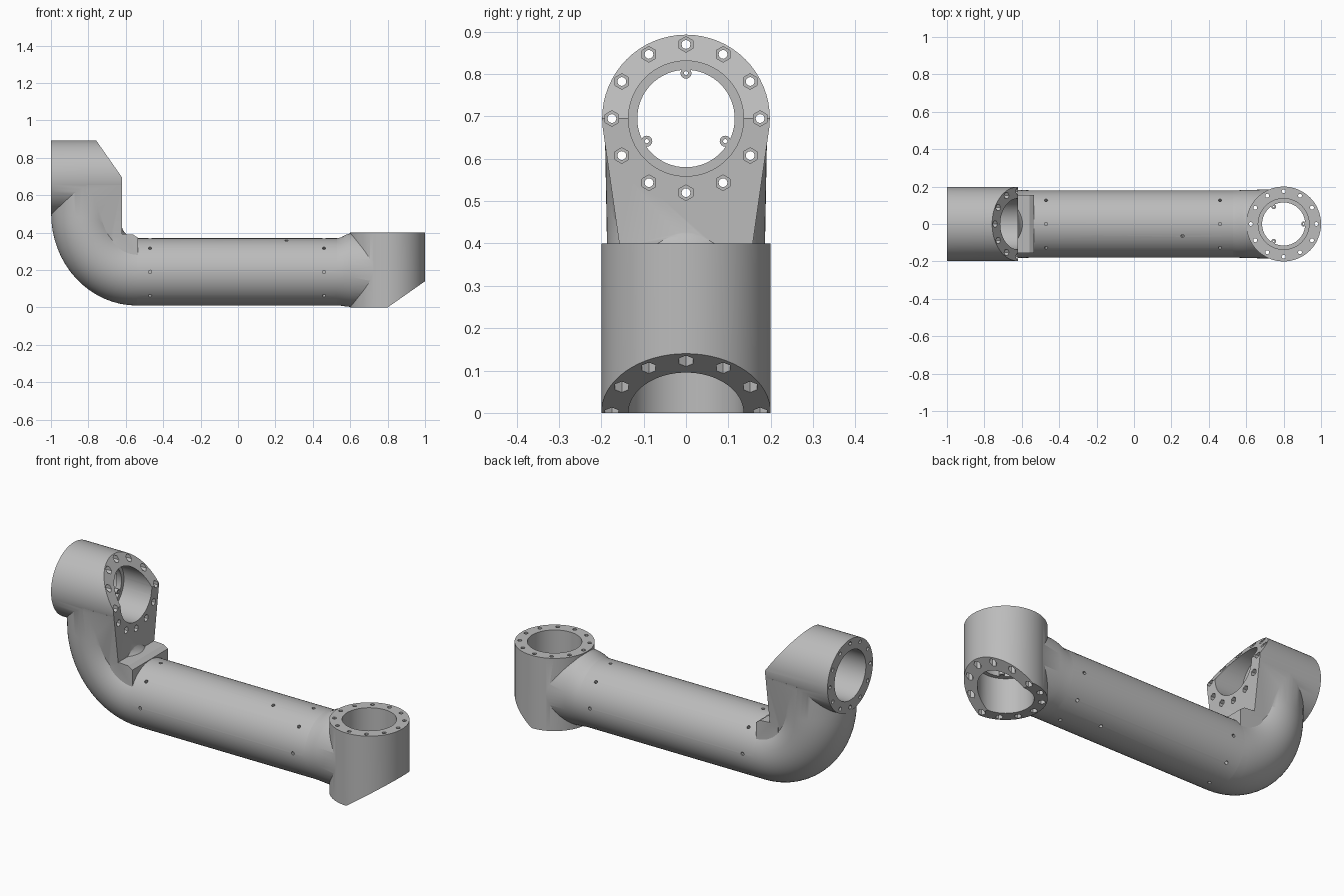
import bpy, bmesh
from math import sin, cos, pi, radians
from mathutils import Matrix, Vector

cube = bpy.data.objects.get("Cube")
if cube:
    bpy.data.objects.remove(cube, do_unlink=True)

grey = bpy.data.materials.new("cast_grey")
grey.use_nodes = True
grey.diffuse_color = (0.5, 0.5, 0.5, 1)
grey.node_tree.nodes["Principled BSDF"].inputs["Base Color"].default_value = (0.5, 0.5, 0.5, 1)


def circle(r, n=64, cx=0, cy=0):
    return [(cx + r * cos(2 * pi * i / n), cy + r * sin(2 * pi * i / n)) for i in range(n)]


def add_prism(bm, pts, z0, z1, m=Matrix()):
    """Extrude a flat profile from z0 to z1 in the frame m."""
    low = [bm.verts.new(m @ Vector((x, y, z0))) for x, y in pts]
    high = [bm.verts.new(m @ Vector((x, y, z1))) for x, y in pts]
    n = len(pts)
    bm.faces.new(low)
    bm.faces.new(high)
    for i in range(n):
        j = (i + 1) % n
        bm.faces.new((low[i], low[j], high[j], high[i]))


def add_loft(bm, sections, n=64):
    """Skin elliptical sections given as (inner xz, outer xz, half width)."""
    rings = []
    for (xi, zi), (xo, zo), w in sections:
        c = Vector((xi + xo, 0, zi + zo)) / 2
        u = Vector((xi - xo, 0, zi - zo)) / 2
        rings.append([bm.verts.new(c + u * cos(2 * pi * i / n) + Vector((0, w * sin(2 * pi * i / n), 0)))
                      for i in range(n)])
    for a, b in zip(rings, rings[1:]):
        for i in range(n):
            j = (i + 1) % n
            bm.faces.new((a[i], a[j], b[j], b[i]))
    bm.faces.new(rings[0])
    bm.faces.new(rings[-1])


def make(name, *builds):
    """Object from (function, args...) build steps."""
    bm = bmesh.new()
    for func, *args in builds:
        func(bm, *args)
    bmesh.ops.recalc_face_normals(bm, faces=bm.faces)
    mesh = bpy.data.meshes.new(name)
    bm.to_mesh(mesh)
    bm.free()
    mesh.materials.append(grey)
    ob = bpy.data.objects.new(name, mesh)
    bpy.context.collection.objects.link(ob)
    return ob


def combine(ob, unions=(), cuts=()):
    """Bake unions and cuts into ob and remove the helpers."""
    tools = [(t, 'UNION') for t in unions] + [(t, 'DIFFERENCE') for t in cuts]
    for tool, op in tools:
        tool.hide_render = True
        mod = ob.modifiers.new(op, 'BOOLEAN')
        mod.operation, mod.solver, mod.object = op, 'EXACT', tool
    bpy.context.view_layer.update()
    dg = bpy.context.evaluated_depsgraph_get()
    mesh = bpy.data.meshes.new_from_object(ob.evaluated_get(dg))
    ob.modifiers.clear()
    ob.data = mesh
    mesh.materials.clear()
    mesh.materials.append(grey)
    for p in mesh.polygons:
        p.material_index = 0
    for tool, _ in tools:
        bpy.data.objects.remove(tool, do_unlink=True)


def joint_cutters(m, depth):
    """Bore with bolt holes, hex pockets and the sloped corner of a joint housing."""
    ring = [(0.175 * cos(a), 0.175 * sin(a)) for a in (i * pi / 6 for i in range(12))]
    holes = [(add_prism, circle(0.136), -0.1, 0.6, m)]
    holes += [(add_prism, circle(0.0105, 12, x, y), -0.1, 0.6, m) for x, y in ring]
    pockets = [(add_prism, circle(0.0185, 6, x, y), 0.22, 0.6, m) for x, y in ring]
    # slope profile in (local x, depth), extruded sideways
    side = m @ Matrix.Rotation(radians(90), 4, 'X')
    slope = [(0, depth), (0.4, depth - 0.28), (0.4, depth + 0.2), (0, depth + 0.2)]
    return [make("slope_cutter", (add_prism, slope, -0.4, 0.4, side)),
            make("bore_cutter", *holes), make("pocket_cutter", *pockets)]


def flange(name, m):
    """Inner ring with three drilled ears."""
    z0, z1 = 0.18, 0.21
    ears = [(0.107 * cos(a), 0.107 * sin(a)) for a in (i * 2 * pi / 3 for i in range(3))]
    ob = make(name, (add_prism, circle(0.14), z0, z1, m))
    hole = make("ring_cutter", (add_prism, circle(0.115), z0 - 0.1, z1 + 0.1, m))
    lugs = make("ears", *[(add_prism, circle(0.013, 16, x, y), z0 + 0.002, z1 - 0.002, m) for x, y in ears])
    drill = make("drill", *[(add_prism, circle(0.005, 10, x, y), z0 - 0.1, z1 + 0.1, m) for x, y in ears])
    combine(ob, cuts=[hole])
    combine(ob, unions=[lugs], cuts=[drill])
    return ob


# Joint frames: local z runs in from the flat end, local x points to the sloped corner
wrist = Matrix.Translation((0.8, 0, 0.4)) @ Matrix.Rotation(pi, 4, 'X')
shoulder = Matrix.Translation((-1, 0, 0.695)) @ Matrix(
    ((0, 0, 1, 0), (0, -1, 0, 0), (1, 0, 0, 0), (0, 0, 0, 1)))

# Straight tube with screw holes around both ends
tube = make("arm_tube", (add_loft, [((x, 0.37), (x, 0.01), 0.18) for x in (-0.54, 0.53)]))
screws = []
for x, angles in ((-0.47, range(0, 360, 45)), (0.46, range(0, 360, 45)), (0.26, (21, 201))):
    for a in angles:
        m = Matrix.Translation((x, 0, 0.19)) @ Matrix.Rotation(radians(a), 4, 'X')
        screws.append((add_prism, circle(0.009, 12), 0.155, 0.25, m))
combine(tube, cuts=[make("screw_cutter", *screws)])

# Elbow sweeping up into the upper joint housing
bend = []
for i in range(17):
    t = i / 16 * pi / 2
    bend.append(((-0.54 - 0.085 * sin(t), 0.455 - 0.085 * cos(t)),
                 (-0.54 - 0.459 * sin(t), 0.5 - 0.49 * cos(t)), 0.18 + 0.008 * i / 16))
bend.append(((-0.625, 0.69), (-0.999, 0.69), 0.192))
elbow = make("elbow_housing", (add_loft, bend))
keyhole = [(-0.335, -0.152), (-0.335, 0.152), (-0.04, 0.194), (-0.04, -0.194)]
ledge = [(-0.67, 0.28), (-0.535, 0.28), (-0.535, 0.372), (-0.56, 0.389), (-0.67, 0.396)]
combine(elbow,
        [make("barrel", (add_prism, circle(0.198), 0, 0.38, shoulder)),
         make("front_pad", (add_prism, keyhole, 0.19, 0.38, shoulder)),
         make("ledge", (add_prism, ledge, -0.155, 0.155, Matrix.Rotation(radians(90), 4, 'X')))],
        joint_cutters(shoulder, 0.38))

# Flared neck running into the end joint housing
neck = [((0.53, 0.37), (0.53, 0.01), 0.18), ((0.55, 0.374), (0.55, 0.009), 0.18),
        ((0.58, 0.39), (0.58, 0.005), 0.181), ((0.61, 0.398), (0.61, 0.002), 0.182),
        ((0.78, 0.398), (0.78, 0.002), 0.186)]
end = make("end_housing", (add_loft, neck))
combine(end, [make("barrel", (add_prism, circle(0.2), 0, 0.4, wrist))], joint_cutters(wrist, 0.4))

parts = [tube, elbow, end, flange("upper_flange", shoulder), flange("end_flange", wrist)]

# Smooth shading with sharp edges kept
bpy.ops.object.select_all(action='DESELECT')
for ob in parts:
    ob.select_set(True)
bpy.context.view_layer.objects.active = tube
bpy.ops.object.shade_smooth_by_angle(angle=radians(30))
